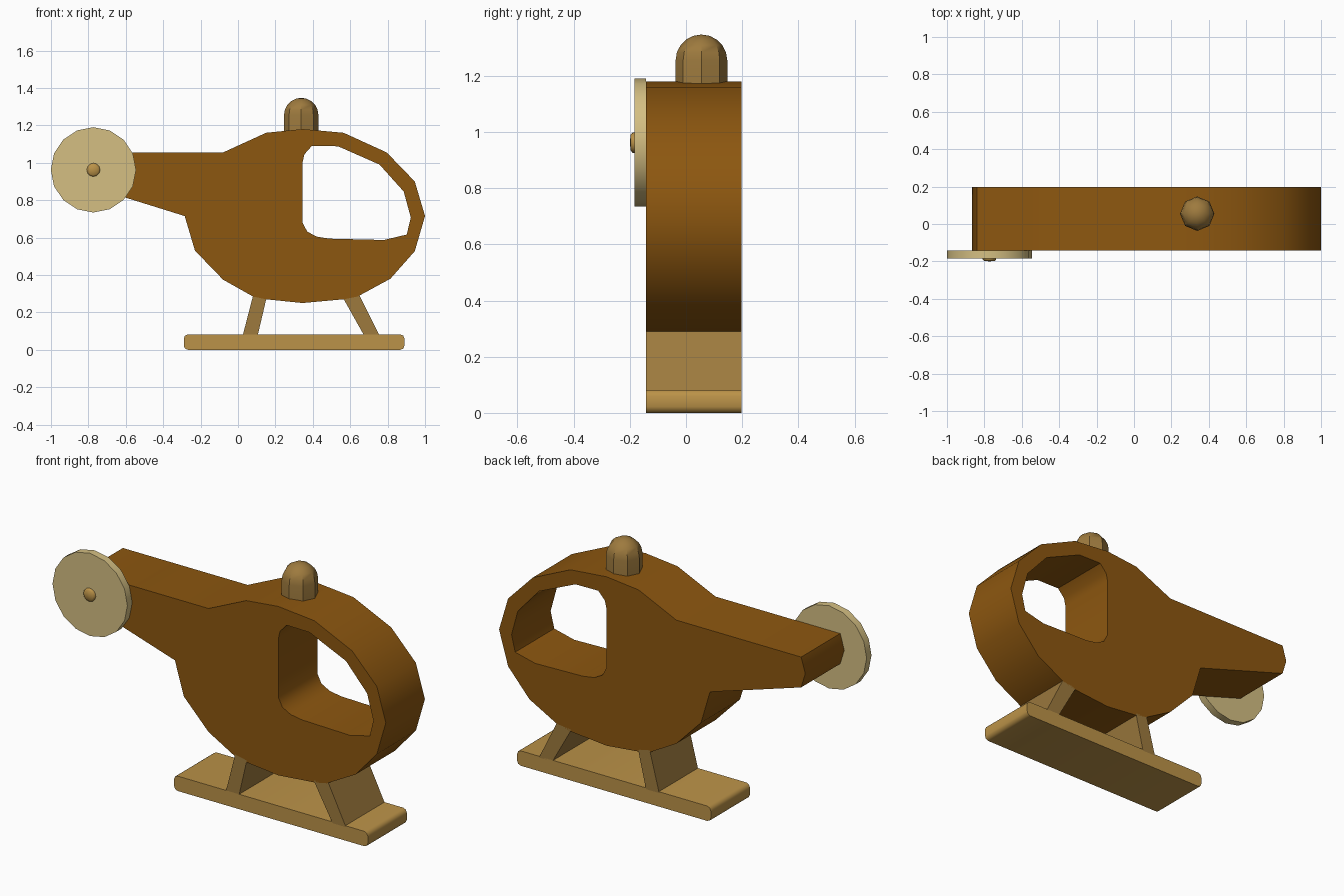
import bpy, bmesh, math
from mathutils import Vector, Matrix

if "Cube" in bpy.data.objects:
    bpy.data.objects.remove(bpy.data.objects["Cube"])

Y0, Y1 = -0.142, 0.198


def material(name, rgb):
    m = bpy.data.materials.new(name)
    m.diffuse_color = (*rgb, 1)
    m.use_nodes = True
    m.node_tree.nodes["Principled BSDF"].inputs["Base Color"].default_value = m.diffuse_color
    return m


BROWN = material("dark brown wood", (0.265, 0.095, 0.005))
OAK = material("oak wood", (0.50, 0.29, 0.065))
TAN = material("tan wood", (0.34, 0.195, 0.048))
CREAM = material("pale wood", (0.66, 0.52, 0.225))


def finish(bm, name, mat, angle):
    bmesh.ops.recalc_face_normals(bm, faces=bm.faces[:])
    me = bpy.data.meshes.new(name)
    bm.to_mesh(me)
    bm.free()
    me.materials.append(mat)
    ob = bpy.data.objects.new(name, me)
    bpy.context.collection.objects.link(ob)
    bpy.ops.object.select_all(action='DESELECT')
    ob.select_set(True)
    bpy.context.view_layer.objects.active = ob
    bpy.ops.object.shade_smooth_by_angle(angle=math.radians(angle))
    return ob


def plank(name, mat, loops, y0=Y0, y1=Y1, angle=35):
    """Extrude x/z outlines (first outer, rest holes) along y."""
    bm = bmesh.new()
    edges = []
    for pts in loops:
        vs = [bm.verts.new((x, y0, z)) for x, z in pts]
        edges += [bm.edges.new((vs[i - 1], vs[i])) for i in range(len(vs))]
    bmesh.ops.triangle_fill(bm, use_beauty=True, edges=edges, normal=(0, -1, 0))
    r = bmesh.ops.extrude_face_region(bm, geom=bm.faces[:], use_keep_orig=True)
    moved = [g for g in r["geom"] if isinstance(g, bmesh.types.BMVert)]
    bmesh.ops.translate(bm, vec=(0, y1 - y0, 0), verts=moved)
    return finish(bm, name, mat, angle)


def lathe(name, mat, profile, sides, place, angle=40):
    """Revolve (radius, height) points around z, then place."""
    bm = bmesh.new()
    rings = []
    for r, h in profile:
        if r == 0:
            rings.append([bm.verts.new((0, 0, h))] * sides)
        else:
            rings.append([bm.verts.new((r * math.cos(2 * math.pi * i / sides),
                                        r * math.sin(2 * math.pi * i / sides), h))
                          for i in range(sides)])
    for a, b in zip(rings, rings[1:]):
        for i in range(sides):
            quad = [a[i - 1], a[i], b[i], b[i - 1]]
            bm.faces.new(list(dict.fromkeys(quad)))
    bm.transform(place)
    return finish(bm, name, mat, angle)


# Body and tail outline with the cockpit opening
body = [(-0.84, 1.055), (-0.08, 1.055), (0.15, 1.16), (0.345, 1.18), (0.565, 1.16),
        (0.795, 1.055), (0.945, 0.90), (1.0, 0.715), (0.945, 0.527), (0.815, 0.38),
        (0.64, 0.285), (0.565, 0.27), (0.345, 0.25), (0.15, 0.27), (0.08, 0.285),
        (-0.08, 0.375), (-0.23, 0.53), (-0.285, 0.715), (-0.84, 0.888), (-0.865, 0.97)]
window = [(0.345, 1.0), (0.355, 1.045), (0.395, 1.09), (0.535, 1.088), (0.757, 0.99),
          (0.886, 0.846), (0.924, 0.707), (0.902, 0.616), (0.78, 0.587), (0.49, 0.594),
          (0.42, 0.605), (0.37, 0.632), (0.345, 0.68)]
plank("body", BROWN, [body, window])

# Landing base with rounded ends
base, r = [], 0.022
for cx, cz, start in ((0.89 - r, 0.082 - r, 0), (-0.29 + r, 0.082 - r, 90),
                      (-0.29 + r, r, 180), (0.89 - r, r, 270)):
    for k in range(3):
        a = math.radians(start + 45 * k)
        base.append((cx + r * math.cos(a), cz + r * math.sin(a)))
plank("landing_base", OAK, [base], angle=50)

# Slanted legs
plank("rear_leg", TAN, [[(0.025, 0.075), (0.105, 0.075), (0.153, 0.28), (0.082, 0.295)]])
plank("front_leg", TAN, [[(0.675, 0.075), (0.757, 0.075), (0.65, 0.29), (0.56, 0.28)]])

# Rounded rotor peg on the roof
R = 0.092
dome = [(R * math.cos(math.radians(t)), 1.255 + R * math.sin(math.radians(t)))
        for t in range(0, 90, 18)]
lathe("rotor_peg", TAN, [(0, 1.165), (R, 1.165)] + dome + [(0, 1.255 + R)], 8,
      Matrix.Translation((0.338, 0.055, 0)))

# Tail rotor disc and its pin, on the front side of the tail
side = Matrix.Translation((-0.773, Y0, 0.962)) @ Matrix.Rotation(math.radians(90), 4, 'X')
lathe("tail_rotor_disc", CREAM, [(0, 0), (0.228, 0), (0.228, 0.042), (0, 0.042)], 16, side, 35)
lathe("tail_rotor_pin", OAK, [(0, 0.03), (0.036, 0.03), (0.036, 0.048), (0.028, 0.055), (0, 0.058)],
      12, side, 50)
